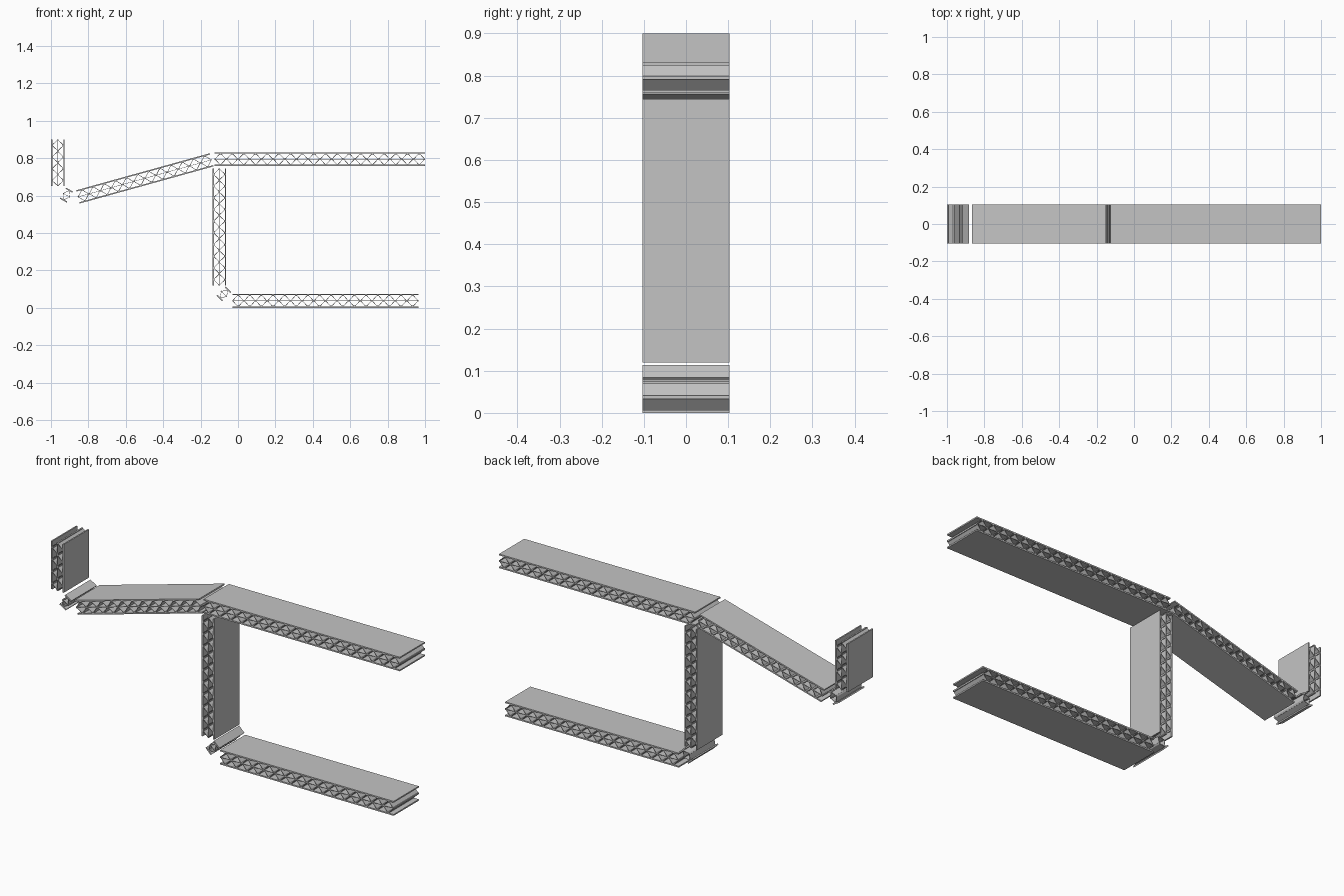
import bpy, bmesh
from math import radians

cube = bpy.data.objects.get("Cube")
if cube:
    bpy.data.objects.remove(cube)

HALF_DEPTH = 0.103
SKIN = 0.007
WEB = 0.004

grey = bpy.data.materials.new("light_grey")
grey.use_nodes = True
colour = (0.55, 0.55, 0.55, 1)
grey.diffuse_color = colour
grey.node_tree.nodes["Principled BSDF"].inputs["Base Color"].default_value = colour


def add_sheet(bm, path, thick):
    """Thick sheet following an x-z path, extruded through the depth."""
    rings = []
    for x, z in path:
        rings.append([bm.verts.new((x, y, z + dz)) for y, dz in (
            (-HALF_DEPTH, -thick / 2), (HALF_DEPTH, -thick / 2),
            (HALF_DEPTH, thick / 2), (-HALF_DEPTH, thick / 2))])
    for a, b in zip(rings, rings[1:]):
        for i in range(4):
            j = (i + 1) % 4
            bm.faces.new((a[i], a[j], b[j], b[i]))
    bm.faces.new(rings[0])
    bm.faces.new(rings[-1][::-1])


def web_path(length, cells, height, side):
    """Trapezoid corrugation between the middle sheet and one skin."""
    pitch = length / cells
    low, high = WEB / 2, height / 2 - SKIN - WEB / 2
    path = [(-length / 2, side * low)]
    for c in range(cells):
        start = -length / 2 + c * pitch
        for t, z in ((0.06, low), (0.44, high), (0.56, high), (0.94, low)):
            path.append((start + t * pitch, side * z))
    path.append((length / 2, side * low))
    return path


def panel(name, x, z, length, cells, angle=0, height=0.073):
    """Sandwich panel: two skins, a middle sheet and two corrugated cores."""
    bm = bmesh.new()
    ends = (-length / 2, length / 2)
    for side in (-1, 1):
        level = side * (height - SKIN) / 2
        add_sheet(bm, [(e, level) for e in ends], SKIN)
        add_sheet(bm, web_path(length, cells, height, side), WEB)
    add_sheet(bm, [(e, 0) for e in ends], 0.002)
    bmesh.ops.recalc_face_normals(bm, faces=bm.faces)
    mesh = bpy.data.meshes.new(name)
    bm.to_mesh(mesh)
    bm.free()
    mesh.materials.append(grey)
    obj = bpy.data.objects.new(name, mesh)
    obj.location = (x, 0, z)
    obj.rotation_euler.y = -radians(angle)
    bpy.context.collection.objects.link(obj)


# Horizontal panels
panel("base_panel", 0.467, 0.0375, 0.995, 16, height=0.075)
panel("top_panel", 0.4375, 0.795, 1.125, 18)
# Upright panels
panel("leg_panel", -0.1, 0.432, 0.625, 10, 90)
panel("end_post_panel", -0.9635, 0.775, 0.25, 4, 90)
# Sloping panel
panel("sloped_panel", -0.4985, 0.692, 0.742, 12, 15.5)
# Short corner joints
panel("base_corner_joint", -0.075, 0.074, 0.042, 1, -45, 0.07)
panel("post_corner_joint", -0.917, 0.602, 0.042, 1, -30, 0.068)
